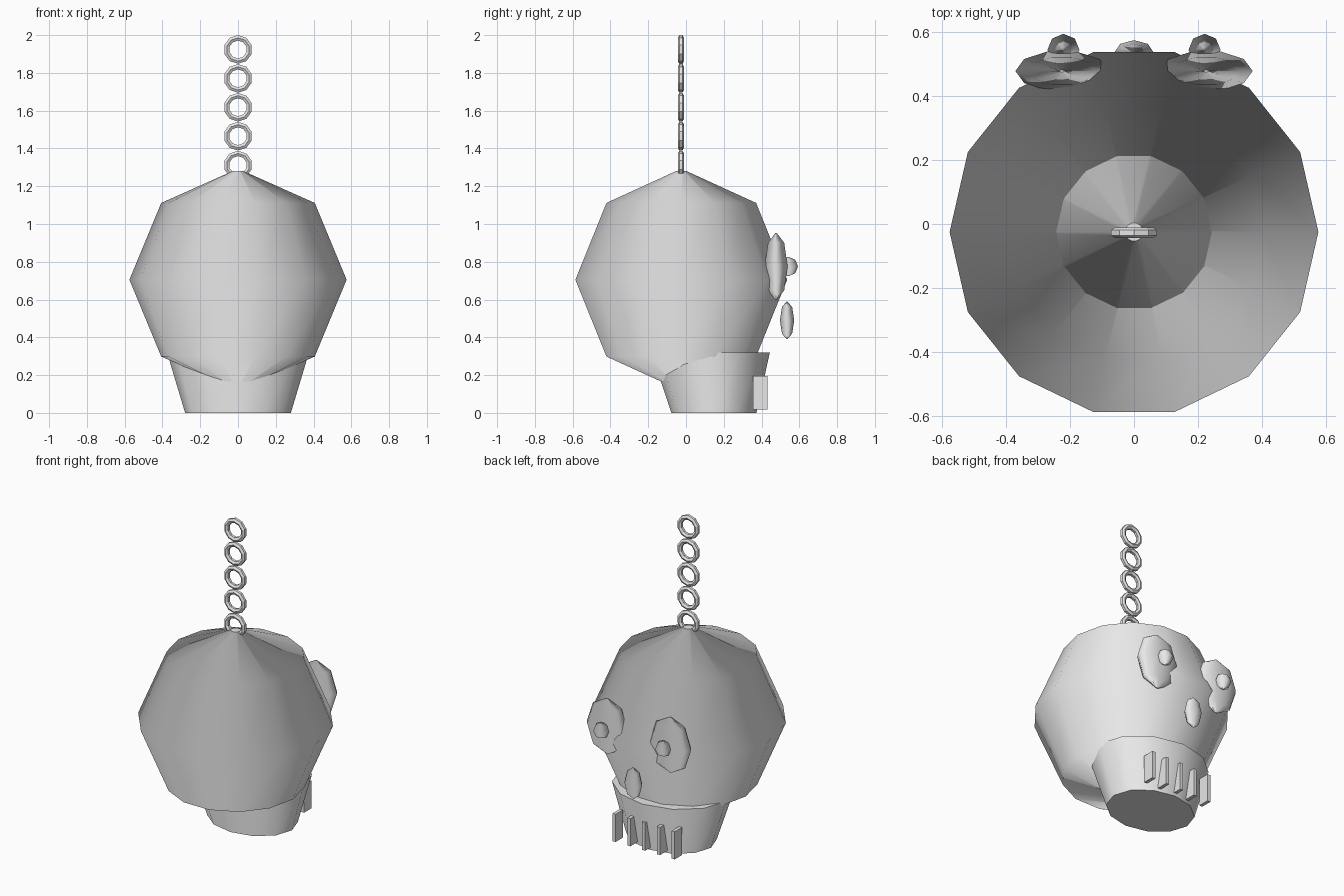
import bpy, bmesh, math

if "Cube" in bpy.data.objects:
    bpy.data.objects.remove(bpy.data.objects["Cube"])

grey = bpy.data.materials.new("bone grey")
grey.diffuse_color = (0.8, 0.8, 0.8, 1)
grey.use_nodes = True
grey.node_tree.nodes["Principled BSDF"].inputs["Base Color"].default_value = grey.diffuse_color


def make(name, bm):
    """Turn a bmesh into a named object."""
    bmesh.ops.recalc_face_normals(bm, faces=bm.faces[:])
    me = bpy.data.meshes.new(name)
    bm.to_mesh(me)
    bm.free()
    me.materials.append(grey)
    ob = bpy.data.objects.new(name, me)
    bpy.context.scene.collection.objects.link(ob)
    return ob


def loft(name, cx, rings, sides):
    """Capped loft through rings (y centre, z, x radius, y radius), shaded
    round its axis like a cylinder: side normals level, caps flat."""
    bm = bmesh.new()
    loops = []
    for cy, z, rx, ry in rings:
        loops.append([bm.verts.new((cx + rx * math.cos(math.tau * i / sides),
                                    cy + ry * math.sin(math.tau * i / sides), z))
                      for i in range(sides)])
    for a, b in zip(loops, loops[1:]):
        for i in range(sides):
            j = (i + 1) % sides
            bm.faces.new((a[i], a[j], b[j], b[i]))
    bm.faces.new(loops[0][::-1])
    bm.faces.new(loops[-1])
    ob = make(name, bm)
    me = ob.data
    squash = rings[0][2] / rings[0][3]
    normals = []
    for p in me.polygons:
        p.use_smooth = True
        for li in p.loop_indices:
            if len(p.vertices) > 4:
                normals.append(tuple(p.normal))
            else:
                a = math.tau * (me.loops[li].vertex_index % sides) / sides
                x, y = math.cos(a), math.sin(a) * squash
                n = math.hypot(x, y)
                normals.append((x / n, y / n, 0.0))
    me.normals_split_custom_set(normals)
    return ob


def ball(name, centre, radii, sides):
    """Four-band ball with tiny flat poles."""
    (cx, cy, cz), (rx, ry, rz) = centre, radii
    rings = []
    for i in range(5):
        t = math.pi * (i / 4 - 0.5)
        c = max(math.cos(t), 0.05)
        rings.append((cy, cz + rz * math.sin(t), rx * c, ry * c))
    return loft(name, cx, rings, sides)


def link(name, cy, cz, major, minor, segs=10, sides=6):
    """Chain ring standing in the XZ plane."""
    bm = bmesh.new()
    loops = []
    for i in range(segs):
        a = math.tau * i / segs + math.pi / 2
        loop = []
        for k in range(sides):
            b = math.tau * (k + 0.5) / sides
            r = major + minor * math.cos(b)
            loop.append(bm.verts.new((r * math.cos(a), cy + minor * math.sin(b),
                                      cz + r * math.sin(a))))
        loops.append(loop)
    for i in range(segs):
        p, q = loops[i], loops[(i + 1) % segs]
        for k in range(sides):
            m = (k + 1) % sides
            bm.faces.new((p[k], p[m], q[m], q[k]))
    return make(name, bm)


# Skull dome
ball("skull", (0, -0.025, 0.705), (0.575, 0.575, 0.575), 14)

# Jaw: flared oval cup
loft("jaw", 0, [(0.148, 0.0, 0.28, 0.225), (0.13, 0.32, 0.376, 0.314)], 12)

# Eyes and pupils on the back side
for side, s in (("left", -1), ("right", 1)):
    ball(side + "_eye", (s * 0.225, 0.477, 0.775), (0.145, 0.064, 0.178), 10)
    ball(side + "_pupil", (s * 0.22, 0.543, 0.775), (0.05, 0.05, 0.05), 8)

# Nose
ball("nose", (0, 0.535, 0.49), (0.061, 0.038, 0.10), 8)

# Teeth: thin upright slabs, edge-on to the face
for i in range(5):
    bm = bmesh.new()
    bmesh.ops.create_cube(bm, size=1)
    bmesh.ops.scale(bm, verts=bm.verts[:], vec=(0.022, 0.075, 0.178))
    bmesh.ops.translate(bm, verts=bm.verts[:], vec=((i - 2) * 0.105, 0.393, 0.107))
    make(f"tooth_{i + 1}", bm)

# Hanging chain
for i in range(5):
    link(f"chain_link_{i + 1}", -0.027, 1.924 - i * 0.153, 0.0615, 0.0165)
